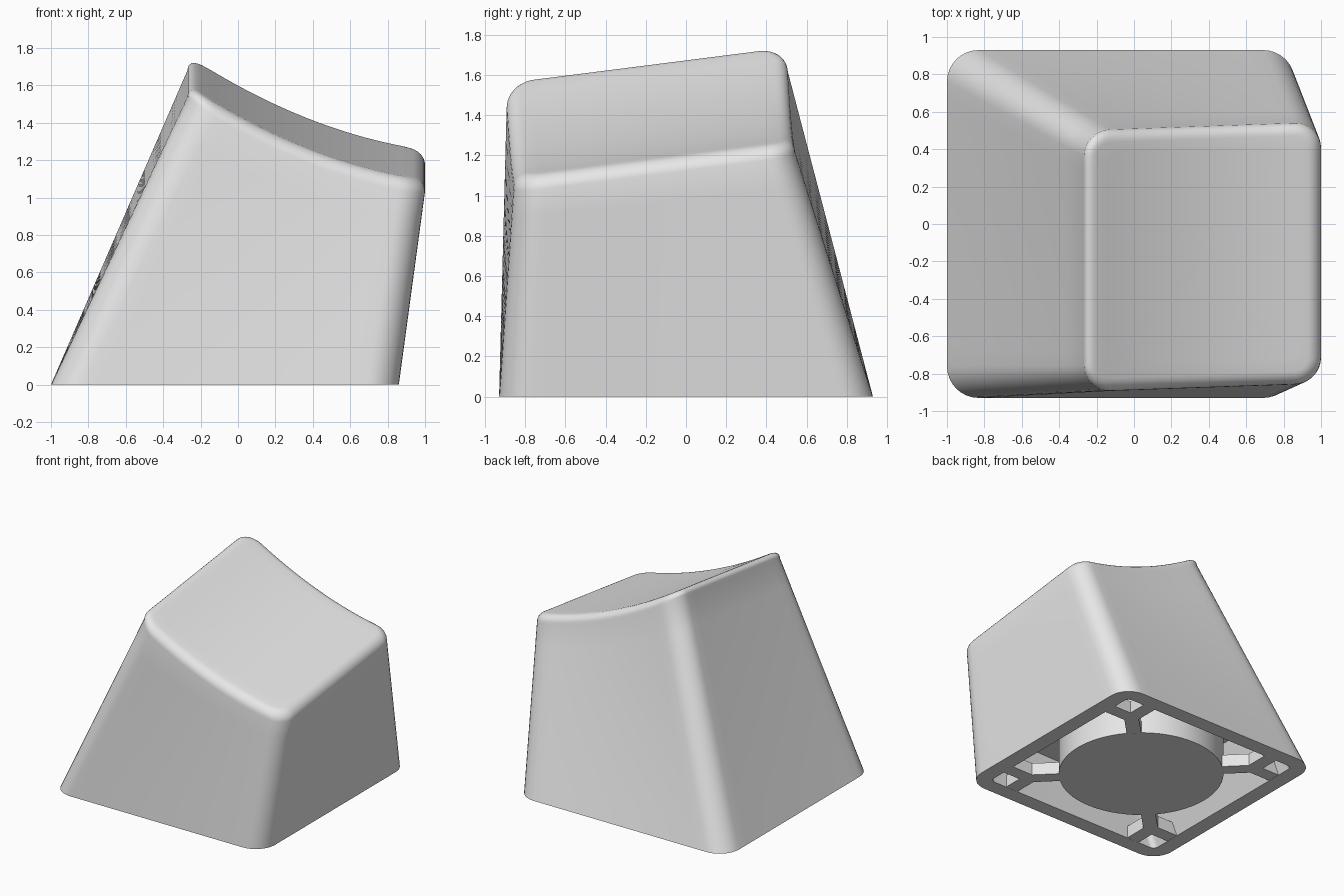
import bpy, bmesh, math
from mathutils import Matrix, Vector

cube = bpy.data.objects.get("Cube")
if cube:
    bpy.data.objects.remove(cube)

grey = bpy.data.materials.new("light_grey_plastic")
grey.use_nodes = True
grey.diffuse_color = (0.8, 0.8, 0.8, 1)
grey.node_tree.nodes["Principled BSDF"].inputs["Base Color"].default_value = (0.8, 0.8, 0.8, 1)

CX = -0.07       # centre of the base
WALL = 0.125     # wall thickness at the rim
DEPTH = 0.4      # depth of the hollow underneath
FILLET = 0.07    # rounding of the upper edge


def finish(name, bm):
    bmesh.ops.recalc_face_normals(bm, faces=bm.faces[:])
    mesh = bpy.data.meshes.new(name)
    bm.to_mesh(mesh)
    bm.free()
    mesh.materials.append(grey)
    obj = bpy.data.objects.new(name, mesh)
    bpy.context.collection.objects.link(obj)
    bpy.ops.object.select_all(action='DESELECT')
    obj.select_set(True)
    bpy.context.view_layer.objects.active = obj
    bpy.ops.object.shade_smooth_by_angle(angle=math.radians(35))
    return obj


def rounded_rect(x0, x1, y0, y1, r, inset=0.0, arc=8, edge=16):
    """Rounded rectangle with a fixed point count, so rings can be bridged."""
    x0, x1, y0, y1 = x0 + inset, x1 - inset, y0 + inset, y1 - inset
    r = max(r - inset, 0.03)
    corners = [(x1 - r, y1 - r), (x0 + r, y1 - r), (x0 + r, y0 + r), (x1 - r, y0 + r)]
    arcs = []
    for i, (cx, cy) in enumerate(corners):
        angles = [math.pi / 2 * (i + k / arc) for k in range(arc + 1)]
        arcs.append([Vector((cx + r * math.cos(a), cy + r * math.sin(a), 0)) for a in angles])
    pts = []
    for i, a in enumerate(arcs):
        pts += a
        nxt = arcs[(i + 1) % 4][0]
        pts += [a[-1].lerp(nxt, k / edge) for k in range(1, edge)]
    return pts


def dish(x, y):
    """Height of the hollow, tilted upper surface."""
    u = x + 0.2
    return 1.66 - 0.628 * u + 0.2 * u * u + 0.127 * y


def base_ring(inset=0.0):
    return rounded_rect(-1, 0.86, -0.93, 0.93, 0.17, inset)


def top_ring(inset=0.0, drop=0.0):
    ring = rounded_rect(-0.27, 1.0, -0.875, 0.525, 0.14, inset)
    for p in ring:
        p.y += 0.035 * (p.x - 0.37)
        p.z = dish(p.x, p.y) - drop
    return ring


# Cap body: hollow, tapered walls, rounded upper edge and dished top
rings = []
inner_base, inner_top = base_ring(WALL), top_ring(WALL)
rings.append([a.lerp(b, DEPTH / b.z) for a, b in zip(inner_base, inner_top)])
rings.append(inner_base)
outer_base, outer_top = base_ring(), top_ring(0, FILLET)
for k in range(9):
    rings.append([a.lerp(b, k / 8) for a, b in zip(outer_base, outer_top)])
for k in range(1, 7):
    a = math.pi / 2 * k / 6
    rings.append(top_ring(FILLET * (1 - math.cos(a)), FILLET * (1 - math.sin(a))))
rim = rings[-1]
centre = sum(rim, Vector()) / len(rim)
for k in range(1, 10):
    ring = [p.lerp(centre, k / 10) for p in rim]
    for p in ring:
        p.z = dish(p.x, p.y)
    rings.append(ring)

bm = bmesh.new()
loops = [[bm.verts.new(p) for p in ring] for ring in rings]
count = len(rim)
for low, high in zip(loops, loops[1:]):
    for i in range(count):
        j = (i + 1) % count
        bm.faces.new((low[i], low[j], high[j], high[i]))
bm.faces.new(loops[0])
tip = bm.verts.new((centre.x, centre.y, dish(centre.x, centre.y)))
for i in range(count):
    bm.faces.new((loops[-1][i], loops[-1][(i + 1) % count], tip))
finish("cap_body", bm)

# Round stem under the cap
bm = bmesh.new()
bmesh.ops.create_cone(bm, cap_ends=True, segments=64, radius1=0.62, radius2=0.62,
                      depth=DEPTH, matrix=Matrix.Translation((CX, 0, DEPTH / 2)))
finish("stem", bm)


def add_box(bm, centre, size, turn=0.0):
    matrix = (Matrix.Translation(centre) @ Matrix.Rotation(turn, 4, 'Z')
              @ Matrix.Diagonal((*size, 1)))
    bmesh.ops.create_cube(bm, size=1, matrix=matrix)


# Forked ribs from the stem to the walls, one in each corner
RIB, HIGH, FORK, END = 0.11, 0.1, 0.595, 0.82
names = {(1, 1): "back_left", (-1, 1): "back_right",
         (1, -1): "front_left", (-1, -1): "front_right"}
for (sx, sy), corner in names.items():
    bm = bmesh.new()
    z = HIGH / 2 + 0.001
    mid, length = (FORK - RIB / 2 + END) / 2, END - FORK + RIB / 2
    add_box(bm, (CX + sx * mid, sy * FORK, z), (length, RIB, HIGH))
    add_box(bm, (CX + sx * FORK, sy * mid, z), (RIB, length, HIGH))
    add_box(bm, (CX + sx * 0.5, sy * 0.5, z), (0.26, RIB, HIGH), math.atan2(sy, sx))
    finish("rib_" + corner, bm)
